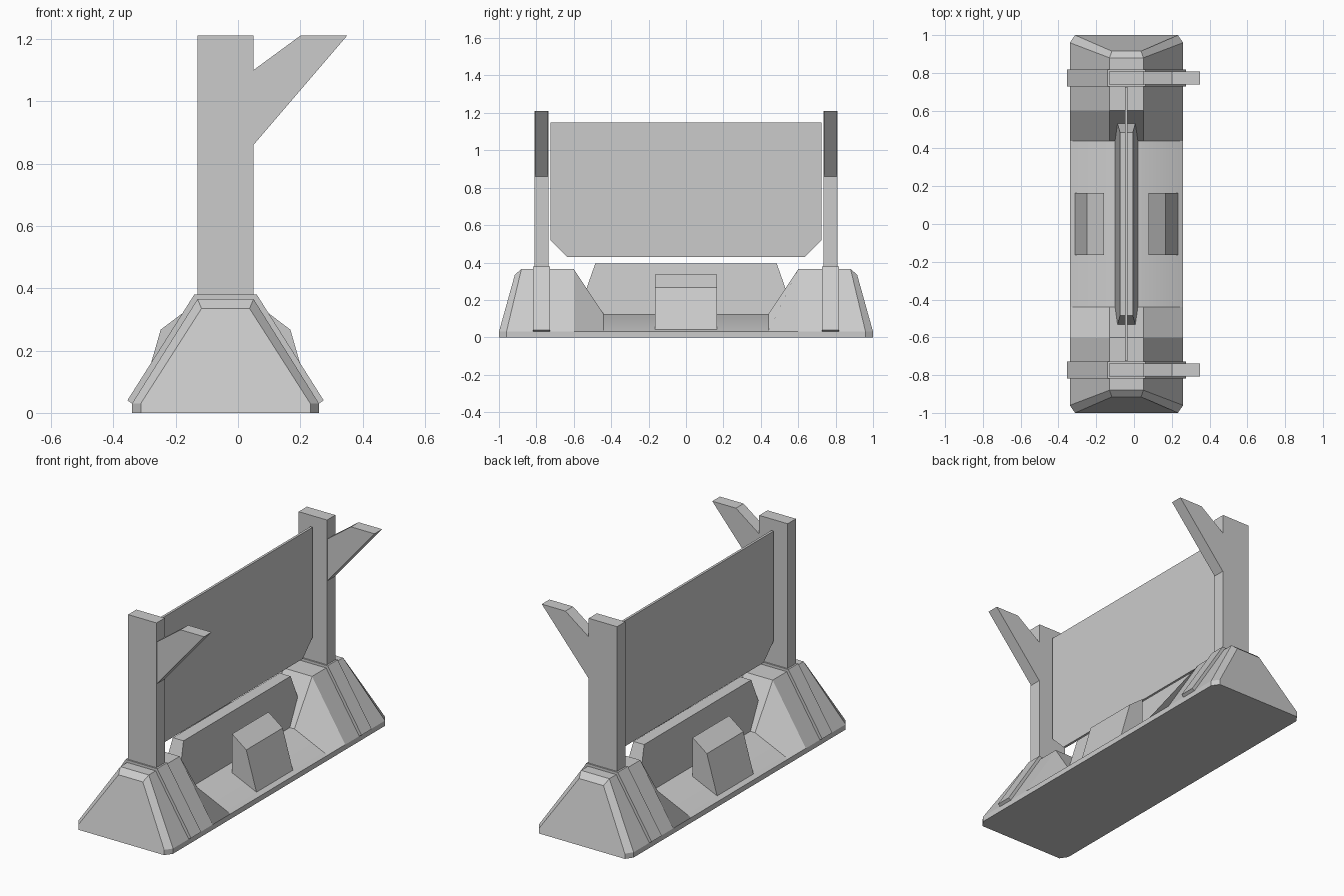
import bpy, bmesh

cube = bpy.data.objects.get("Cube")
if cube:
    bpy.data.objects.remove(cube, do_unlink=True)

grey = bpy.data.materials.new("plain_grey")
grey.use_nodes = True
colour = (0.6, 0.6, 0.6, 1)
grey.diffuse_color = colour
grey.node_tree.nodes["Principled BSDF"].inputs["Base Color"].default_value = colour

MID = -0.04  # centre line of the barrier across x


def loft(name, rings, smooth=False):
    """Join equal-length rings of points into a closed, capped solid."""
    bm = bmesh.new()
    loops = [[bm.verts.new(p) for p in ring] for ring in rings]
    n = len(loops[0])
    for a, b in zip(loops, loops[1:]):
        for i in range(n):
            j = (i + 1) % n
            bm.faces.new((a[i], a[j], b[j], b[i]))
    bm.faces.new(loops[0])
    bm.faces.new(loops[-1])
    bmesh.ops.recalc_face_normals(bm, faces=bm.faces)
    mesh = bpy.data.meshes.new(name)
    bm.to_mesh(mesh)
    bm.free()
    mesh.materials.append(grey)
    obj = bpy.data.objects.new(name, mesh)
    bpy.context.collection.objects.link(obj)
    if smooth:
        bpy.ops.object.select_all(action='DESELECT')
        obj.select_set(True)
        bpy.context.view_layer.objects.active = obj
        bpy.ops.object.shade_smooth_by_angle()
    return obj


def prism_y(name, profile, y0, y1):
    """Extrude an (x, z) profile along y."""
    return loft(name, [[(x, y, z) for x, z in profile] for y in (y0, y1)])


def prism_x(name, profile, x0, x1):
    """Extrude a (y, z) profile along x."""
    return loft(name, [[(x, y, z) for y, z in profile] for x in (x0, x1)])


# Base: a trapezoid lofted along y, high at the ends and low in the middle
# Each section: foot y, crest y, half foot width, half crest width, crest height
half = [(1.0, 0.915, 0.272, 0.077, 0.335),
        (0.96, 0.88, 0.30, 0.09, 0.365),
        (0.60, 0.60, 0.30, 0.09, 0.365),
        (0.44, 0.44, 0.30, 0.09, 0.125)]
sections = [(1, s) for s in half] + [(-1, s) for s in reversed(half)]
rings = []
for side, (yf, yc, wf, wc, h) in sections:
    ring = [(-wf, yf, 0), (-wf, yf, 0.03), (-wc, yc, h),
            (wc, yc, h), (wf, yf, 0.03), (wf, yf, 0)]
    rings.append([(MID + x, side * y, z) for x, y, z in ring])
loft("base", rings, smooth=True)

# Tapered sill under the panel
loft("sill", [[(MID + sx * w, sy * l, z) for sx, sy in
               ((-1, -1), (1, -1), (1, 1), (-1, 1))]
              for w, l, z in ((0.062, 0.585, 0.11), (0.034, 0.485, 0.395))])

# Thin panel with clipped lower corners
prism_x("panel", [(-0.725, 1.15), (-0.725, 0.52), (-0.635, 0.43),
                  (0.635, 0.43), (0.725, 0.52), (0.725, 1.15)], -0.048, -0.034)

# Posts, branches and the straps that wrap the base
strap = [(-0.34, 0.03), (-0.355, 0.04), (-0.14, 0.38),
         (0.06, 0.38), (0.275, 0.04), (0.26, 0.03)]
post = [(-0.13, 0.3), (0.05, 0.3), (0.05, 1.21), (-0.13, 1.21)]
branch = [(0.05, 0.86), (0.35, 1.21), (0.2, 1.21), (0.05, 1.1)]
for side, label in ((-1, "front"), (1, "back")):
    prism_y(label + "_strap", strap, side * 0.727, side * 0.818)
    prism_y(label + "_post", post, side * 0.735, side * 0.81)
    prism_y(label + "_branch", branch, side * 0.738, side * 0.807)

# Wedge-topped blocks on both flanks
block = [(0.118, 0.03), (0.277, 0.03), (0.272, 0.045), (0.208, 0.267), (0.118, 0.335)]
for side, label in ((-1, "right"), (1, "left")):
    prism_y(label + "_block", [(MID + side * x, z) for x, z in block], -0.165, 0.165)
